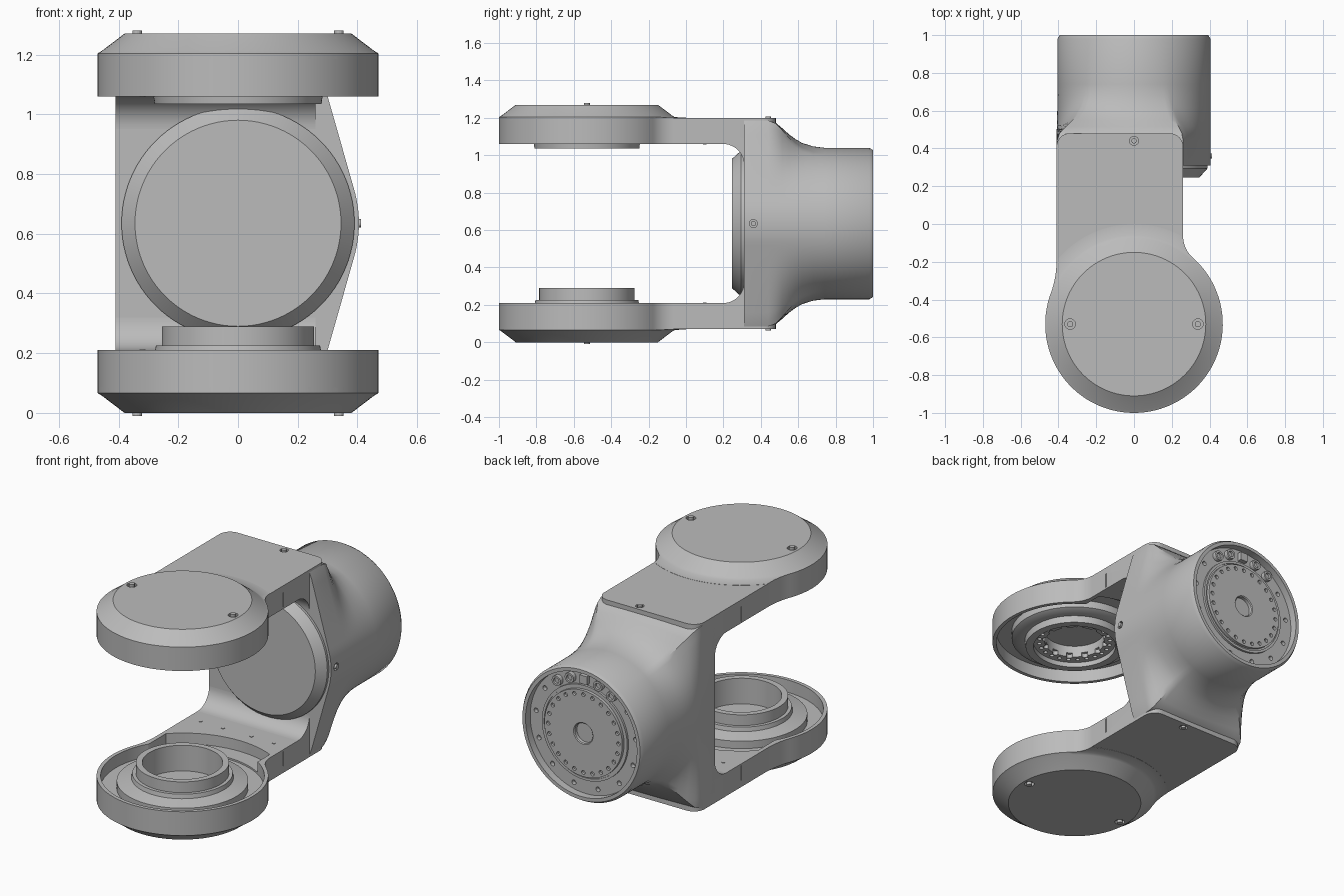
import bpy, bmesh
from math import sin, cos, radians, degrees, atan2, sqrt, tau
from mathutils import Matrix, Vector

cube = bpy.data.objects.get("Cube")
if cube:
    bpy.data.objects.remove(cube)

MID = 0.635        # height of the barrel axis
HUB_Y = -0.53      # centre of the round arm ends
DISC_R = 0.47

grey = bpy.data.materials.new("plain grey")
grey.use_nodes = True
grey.diffuse_color = (0.5, 0.5, 0.5, 1)
grey.node_tree.nodes["Principled BSDF"].inputs["Base Color"].default_value = (0.5, 0.5, 0.5, 1)


def finish(name, bm):
    bmesh.ops.remove_doubles(bm, verts=bm.verts, dist=1e-5)
    bmesh.ops.recalc_face_normals(bm, faces=bm.faces)
    mesh = bpy.data.meshes.new(name)
    bm.to_mesh(mesh)
    bm.free()
    mesh.materials.append(grey)
    ob = bpy.data.objects.new(name, mesh)
    bpy.context.collection.objects.link(ob)
    return ob


def activate(ob):
    bpy.ops.object.select_all(action='DESELECT')
    ob.select_set(True)
    bpy.context.view_layer.objects.active = ob


def smooth(ob):
    activate(ob)
    bpy.ops.object.shade_smooth_by_angle(angle=radians(32))


def combine(ob, tool, operation='DIFFERENCE'):
    tool.hide_render = True
    activate(ob)
    mod = ob.modifiers.new("cut", 'BOOLEAN')
    mod.operation, mod.object, mod.solver = operation, tool, 'EXACT'
    bpy.ops.object.modifier_apply(modifier=mod.name)
    bpy.data.objects.remove(tool)


def arc(cx, cy, r, a0, a1, n=12):
    angles = [radians(a0 + (a1 - a0) * i / n) for i in range(n + 1)]
    return [(cx + r * cos(a), cy + r * sin(a)) for a in angles]


def lathe(name, profile, matrix, steps=96):
    """Spin (radius, height) points about local z."""
    bm = bmesh.new()
    vs = [bm.verts.new((r, 0, h)) for r, h in profile]
    es = [bm.edges.new(p) for p in zip(vs, vs[1:])]
    bmesh.ops.spin(bm, geom=vs + es, cent=(0, 0, 0), axis=(0, 0, 1), angle=tau, steps=steps)
    bm.transform(matrix)
    return finish(name, bm)


def prism(name, points, low, high, matrix):
    """Extrude a local xy outline between two local heights."""
    bm = bmesh.new()
    face = bm.faces.new([bm.verts.new((x, y, low)) for x, y in points])
    out = bmesh.ops.extrude_face_region(bm, geom=[face])
    verts = [v for v in out["geom"] if isinstance(v, bmesh.types.BMVert)]
    bmesh.ops.translate(bm, verts=verts, vec=(0, 0, high - low))
    bm.transform(matrix)
    return finish(name, bm)


def pins(name, places, axis, depth):
    """Cylinders centred on each (position, radius), all along one axis."""
    bm = bmesh.new()
    turn = Vector((0, 0, 1)).rotation_difference(Vector(axis)).to_matrix().to_4x4()
    for pos, r in places:
        bmesh.ops.create_cone(bm, cap_ends=True, segments=16, radius1=r, radius2=r,
                              depth=depth, matrix=Matrix.Translation(pos) @ turn)
    return finish(name, bm)


def boxes(name, places):
    bm = bmesh.new()
    for pos, size in places:
        bmesh.ops.create_cube(bm, size=1, matrix=Matrix.Translation(pos) @ Matrix.Diagonal((*size, 1)))
    return finish(name, bm)


# Arm outline: round end, filleted into straight sides, rounded back corners
LEFT_X, RIGHT_X = -0.41, 0.26
fr, fl = 0.15, 0.5
rx, lx = RIGHT_X + fr, LEFT_X - fl
ry = sqrt((DISC_R + fr) ** 2 - rx ** 2)
ly = sqrt((DISC_R + fl) ** 2 - lx ** 2)
ar, al = degrees(atan2(ry, rx)), degrees(atan2(ly, lx))
outline = (arc(0, HUB_Y, DISC_R, al, ar + 360, 80)
           + arc(rx, HUB_Y + ry, fr, ar + 180, 180)
           + arc(RIGHT_X - 0.07, 0.41, 0.07, 0, 90, 8)
           + arc(LEFT_X + 0.07, 0.41, 0.07, 90, 180, 8)
           + arc(lx, HUB_Y + ly, fl, 0, al - 180))

# Wiring channel outline, ending in an arc around the hub
channel = [(-0.385, HUB_Y), (0.235, HUB_Y)]
for i in range(17):
    x = 0.235 - 0.62 * i / 16
    channel.append((x, HUB_Y + sqrt(0.55 ** 2 - x * x)))

hubs = {
    "upper": [(0, .54), (.36, .54), (.36, .455), (.33, .44), (.285, .44), (.28, .40),
              (.235, .40), (.235, .43), (.17, .43), (.17, .51), (0, .51)],
    "lower": [(0, .54), (.36, .54), (.36, .455), (.28, .435), (.275, .41), (.255, .41),
              (.255, .345), (.22, .345), (.22, .51), (0, .51)],
}

for side, s in (("upper", 1), ("lower", -1)):
    level = Matrix.Translation((0, 0, MID)) @ Matrix.Diagonal((1, 1, s, 1))
    hub = Matrix.Translation((0, HUB_Y, 0)) @ level

    # Arm shell, hollow on its inner face
    arm = prism(side + "_arm", outline, 0.425, 0.565, level)
    combine(arm, prism("cut", arc(0, HUB_Y, 0.448, 0, 356.25, 95), 0.40, 0.50, level))
    combine(arm, prism("cut", channel, 0.40, 0.49, level))
    combine(arm, boxes("cut", [((x, 0.06, MID + s * 0.48), (0.012, 0.006, 0.09))
                               for x in (LEFT_X, RIGHT_X)]))
    back_screw = (0, 0.44, MID + s * 0.565)
    combine(arm, pins("cut", [(back_screw, 0.024)], (0, 0, 1), 0.03))
    smooth(arm)
    pins(side + "_back_screw", [(back_screw, 0.014)], (0, 0, 1), 0.012)
    pins(side + "_panel_screws", [((x, 0.1, MID + s * 0.425), 0.01)
                                  for x in (-0.32, -0.17, 0.02, 0.17)], (0, 0, 1), 0.006)

    # Bevelled lid blending into the arm
    lid = lathe(side + "_lid", [(0, .55), (.53, .55), (.53, .566), (.47, .569),
                                (.455, .578), (.38, .635), (0, .635)], hub)
    combine(lid, prism("cut", outline, 0.5, 0.7, level), 'INTERSECT')
    spots = [(x, HUB_Y, MID + s * 0.635) for x in (-0.338, 0.338)]
    combine(lid, pins("cut", [(p, 0.028) for p in spots], (0, 0, 1), 0.04))
    smooth(lid)
    pins(side + "_lid_screws", [(p, 0.016) for p in spots], (0, 0, 1), 0.02)

    # Bearing ring in the hollow
    ring = lathe(side + "_bearing_ring", hubs[side], hub)
    if side == "upper":
        circle = arc(0, HUB_Y, 0.203, 0, 345, 23)
        combine(ring, pins("cut", [((x, y, MID + 0.43), 0.012) for x, y in circle], (0, 0, 1), 0.05))
        notches = arc(0, HUB_Y, 0.17, 0, 330, 11)
        combine(ring, pins("cut", [((x, y, MID + 0.43), 0.018) for x, y in notches], (0, 0, 1), 0.05))
    smooth(ring)

    # Inner corner fillet between arm and back wall
    fillet = arc(0.2, 0.315, 0.11, 90, 0) + [(0.34, 0.315), (0.34, 0.44), (0.2, 0.44)]
    across = Matrix(((0, 0, 1, 0), (1, 0, 0, 0), (0, s, 0, MID), (0, 0, 0, 1)))
    smooth(prism(side + "_corner_fillet", fillet, LEFT_X, RIGHT_X, across))


# Body: lofted from the flat-sided yoke section to the round barrel
def yoke_radius(a):
    tilt = radians(15.9)
    if abs(atan2(sin(a), cos(a))) < tilt:
        return 0.405
    planes = [(-1, 0, 0.41), (0, 1, 0.55), (0, -1, 0.55),
              (cos(tilt), sin(tilt), 0.405), (cos(tilt), -sin(tilt), 0.405)]
    return min(d / (nx * cos(a) + nz * sin(a)) for nx, nz, d in planes
               if nx * cos(a) + nz * sin(a) > 1e-6)


SEG = 128
stations = [(.31, 0, .405), (.44, 0, .405), (.48, .08, .405), (.515, .28, .405), (.55, .5, .405),
            (.585, .68, .405), (.62, .82, .405), (.68, .95, .405), (.74, 1, .405),
            (.98, 1, .405), (1, 1, .393), (1, 1, .372), (.955, 1, .372)]
bm = bmesh.new()
loops = []
for y, t, r in stations:
    loop = []
    for i in range(SEG):
        a = tau * i / SEG
        q = yoke_radius(a) * (1 - t) + r * t
        loop.append(bm.verts.new((q * cos(a), y, MID + q * sin(a))))
    loops.append(loop)
for p, q in zip(loops, loops[1:]):
    for i in range(SEG):
        j = (i + 1) % SEG
        bm.faces.new((p[i], p[j], q[j], q[i]))
bm.faces.new(loops[0])
bm.faces.new(loops[-1])
body = finish("body", bm)
outer_bolts = [((x, 0.955, z), 0.014) for x, z in arc(0, MID, 0.335, 145, 395, 9)]
sockets = [((x, 0.955, z), 0.03) for x, z in arc(0, MID, 0.325, 56, 124, 4)]
combine(body, pins("cut", outer_bolts, (0, 1, 0), 0.05))
side_screw = (0.405, 0.36, MID)
combine(body, pins("cut", [(side_screw, 0.022)], (1, 0, 0), 0.04))
smooth(body)
pins("side_screw", [(side_screw, 0.014)], (1, 0, 0), 0.014)

# Connectors on the barrel end
connectors = pins("connectors", sockets[:2] + sockets[3:], (0, 1, 0), 0.05)
combine(connectors, pins("cut", [((x, 0.98, z), 0.018) for (x, _, z), _ in sockets], (0, 1, 0), 0.03))
boxes("square_connector", [((0, 0.96, MID + 0.325), (0.05, 0.045, 0.05))])

# Round covers facing along the barrel axis
facing = Matrix(((1, 0, 0, 0), (0, 0, 1, 0), (0, 1, 0, MID), (0, 0, 0, 1)))
smooth(lathe("front_cover", [(0, .33), (.39, .33), (.39, .295), (.345, .245), (0, .245)], facing))
plate = lathe("output_flange", [(0, .94), (.285, .94), (.285, .968), (.27, .968), (.27, .962),
                                (.26, .962), (.26, .98), (.065, .98), (.06, .975), (.06, .945), (0, .945)], facing)
bolts = [((x, 0.98, z), 0.012) for x, z in arc(0, MID, 0.235, 0, 345, 23)]
combine(plate, pins("cut", bolts, (0, 1, 0), 0.03))
smooth(plate)
